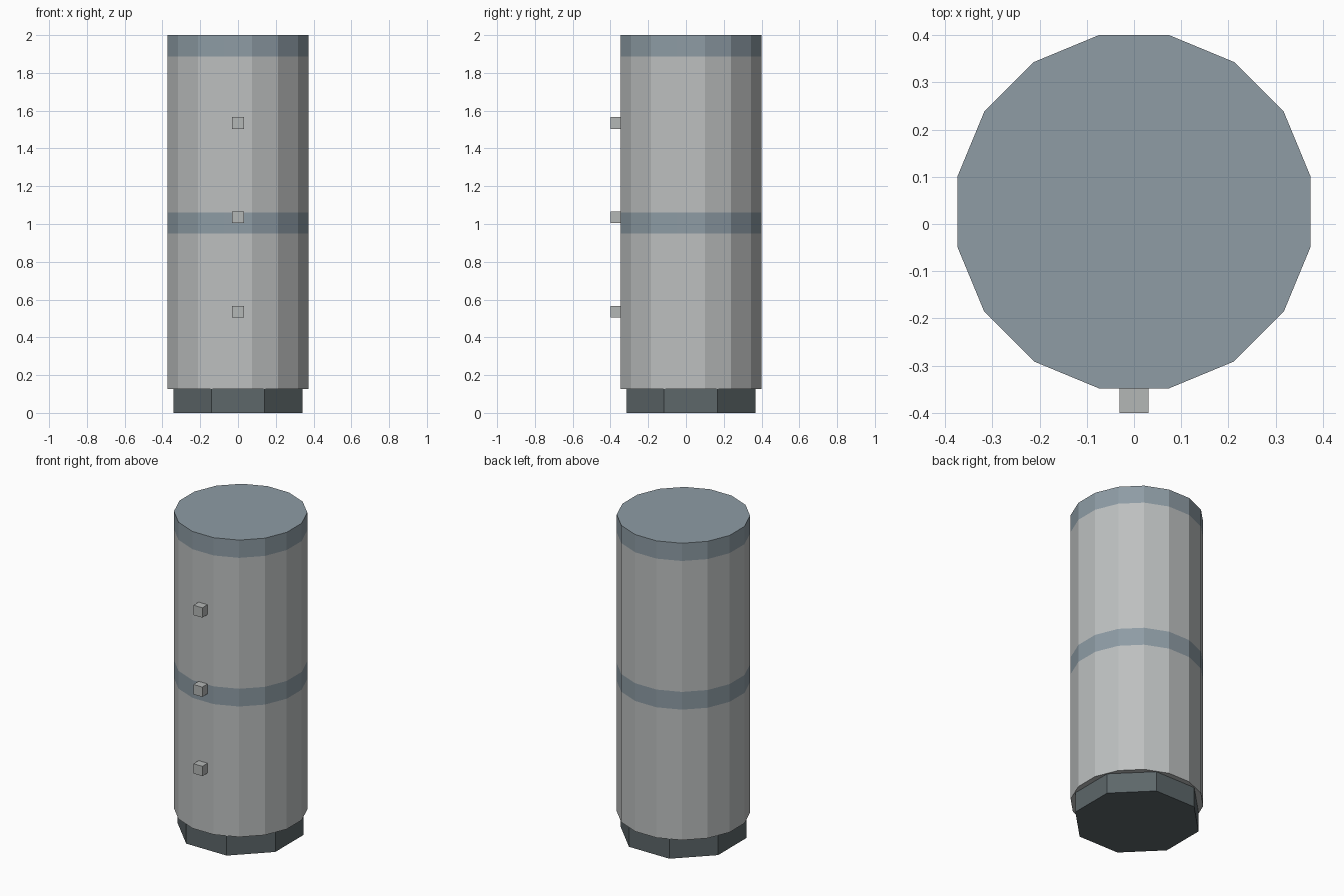
import bpy, bmesh, math

if "Cube" in bpy.data.objects:
    bpy.data.objects.remove(bpy.data.objects["Cube"])

CY = 0.026  # shared axis of the round parts


def material(name, rgb):
    m = bpy.data.materials.new(name)
    lin = [((c / 255 + 0.055) / 1.055) ** 2.4 for c in rgb]
    m.diffuse_color = (*lin, 1)
    m.use_nodes = True
    m.node_tree.nodes["Principled BSDF"].inputs["Base Color"].default_value = m.diffuse_color
    return m


body_grey = material("body_grey", (189, 192, 192))
band_blue = material("band_blue_grey", (142, 156, 165))
base_dark = material("base_dark_grey", (93, 103, 106))
peg_grey = material("peg_grey", (180, 183, 182))


def add_object(name, bm, mats):
    bmesh.ops.recalc_face_normals(bm, faces=bm.faces)
    me = bpy.data.meshes.new(name)
    bm.to_mesh(me)
    bm.free()
    for m in mats:
        me.materials.append(m)
    ob = bpy.data.objects.new(name, me)
    bpy.context.collection.objects.link(ob)
    return ob


def column(name, sides, apothem, heights, mats, slots):
    """Stacked prism with flats facing the axes, one material slot per section."""
    bm = bmesh.new()
    r = apothem / math.cos(math.pi / sides)
    angles = [2 * math.pi * (i + 0.5) / sides for i in range(sides)]
    rings = [[bm.verts.new((r * math.cos(a), CY + r * math.sin(a), z)) for a in angles]
             for z in heights]
    for low, high, slot in zip(rings, rings[1:], slots):
        for i in range(sides):
            j = (i + 1) % sides
            bm.faces.new((low[i], low[j], high[j], high[i])).material_index = slot
    bm.faces.new(rings[0][::-1]).material_index = slots[0]
    bm.faces.new(rings[-1]).material_index = slots[-1]
    return add_object(name, bm, mats)


# Octagonal foot
column("base", 8, 0.341, [0, 0.127], [base_dark], [0])

# Sixteen-sided body with a flush middle band and top cap band
column("banded_body", 16, 0.374, [0.127, 0.95, 1.062, 1.888, 2.0],
       [body_grey, band_blue], [0, 1, 0, 1])

# Three small pegs up the front
for i, z in enumerate((0.535, 1.035, 1.535)):
    bm = bmesh.new()
    bmesh.ops.create_cube(bm, size=0.062)
    bmesh.ops.translate(bm, verts=bm.verts, vec=(0, -0.369, z))
    add_object(f"front_peg_{i + 1}", bm, [peg_grey])
